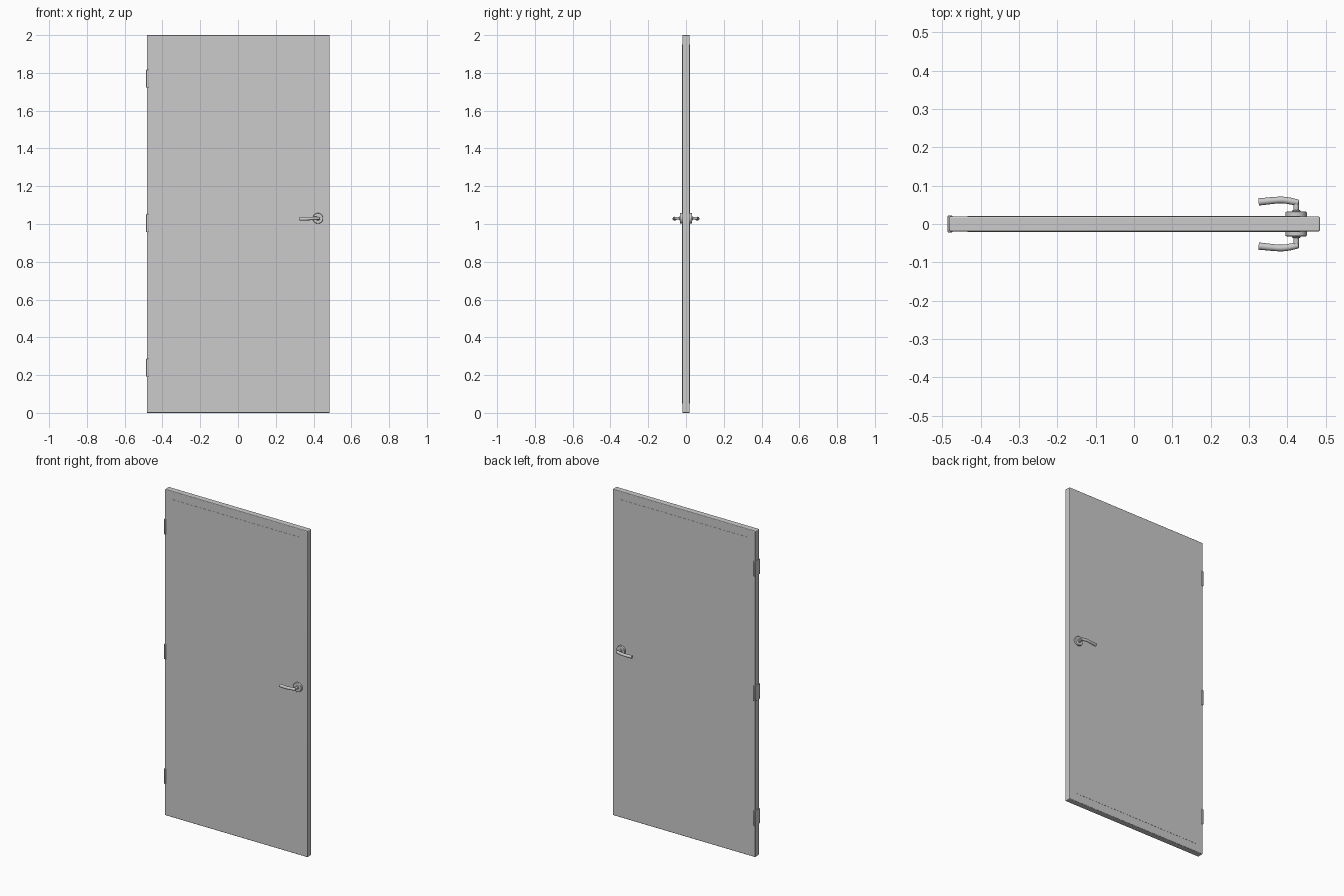
import bpy
from math import pi, radians

if "Cube" in bpy.data.objects:
    bpy.data.objects.remove(bpy.data.objects["Cube"])


def smooth(obj):
    bpy.ops.object.select_all(action='DESELECT')
    obj.select_set(True)
    bpy.context.view_layer.objects.active = obj
    bpy.ops.object.shade_smooth_by_angle(angle=radians(35))


def bevel(obj, width, segments=3):
    mod = obj.modifiers.new("Rounded edges", 'BEVEL')
    mod.width, mod.segments = width, segments


def box(name, centre, size, width=0.0, segments=3):
    bpy.ops.mesh.primitive_cube_add(size=1, location=centre)
    obj = bpy.context.object
    obj.name = name
    obj.scale = size
    bpy.ops.object.transform_apply(location=True, rotation=True, scale=True)
    if width:
        bevel(obj, width, segments)
        smooth(obj)
    return obj


def mirror_y(obj):
    mod = obj.modifiers.new("Both sides of door", 'MIRROR')
    mod.use_axis = (False, True, False)


def disc(name, radius, y_outer, y_inner, width):
    bpy.ops.mesh.primitive_cylinder_add(
        vertices=40, radius=radius, depth=y_inner - y_outer,
        location=(HX, (y_inner + y_outer) / 2, HZ), rotation=(pi / 2, 0, 0))
    obj = bpy.context.object
    obj.name = name
    bpy.ops.object.transform_apply(location=True, rotation=True, scale=True)
    bevel(obj, width)
    mirror_y(obj)
    smooth(obj)


def tube(name, points, radius):
    # points are (x, y, z, radius factor)
    curve = bpy.data.curves.new(name, 'CURVE')
    curve.dimensions = '3D'
    curve.bevel_depth = radius
    curve.bevel_resolution = 4
    curve.resolution_u = 6
    curve.use_fill_caps = True
    spline = curve.splines.new('NURBS')
    spline.points.add(len(points) - 1)
    spline.use_endpoint_u = True
    spline.order_u = 3
    for p, (x, y, z, r) in zip(spline.points, points):
        p.co = (x, y, z, 1)
        p.radius = r
    obj = bpy.data.objects.new(name, curve)
    bpy.context.collection.objects.link(obj)
    bpy.ops.object.select_all(action='DESELECT')
    obj.select_set(True)
    bpy.context.view_layer.objects.active = obj
    bpy.ops.object.convert(target='MESH')
    obj = bpy.context.object
    mirror_y(obj)
    smooth(obj)


# Door slab, with a barely raised skin on both faces
box("door_slab", (0.001, 0, 1.0), (0.968, 0.0385, 2.0), 0.004)
box("door_face_panel", (0, 0, 1.0), (0.87, 0.0405, 1.9))

# Three hinges wrapping the left edge
for label, z in (("bottom", 0.24), ("middle", 1.005), ("top", 1.77)):
    box(f"{label}_hinge", (-0.480, 0, z), (0.012, 0.0445, 0.095), 0.002, 2)

# Handle roses and lever handles, mirrored to the back
HX, HZ = 0.423, 1.03
disc("handle_rose", 0.028, -0.032, -0.017, 0.003)
disc("handle_collar", 0.011, -0.036, -0.03, 0.002)
tube("handle_post", [(HX, -0.030, HZ, 1), (HX, -0.045, HZ, 1),
                     (HX + 0.001, -0.060, HZ, 1)], 0.007)
tube("lever_handle", [(HX + 0.006, -0.0555, HZ, 0.85), (HX - 0.008, -0.0585, HZ, 1),
                      (HX - 0.035, -0.0635, HZ - 0.001, 0.95),
                      (HX - 0.065, -0.0610, HZ - 0.003, 1),
                      (HX - 0.098, -0.0575, HZ - 0.003, 1.05)], 0.009)
